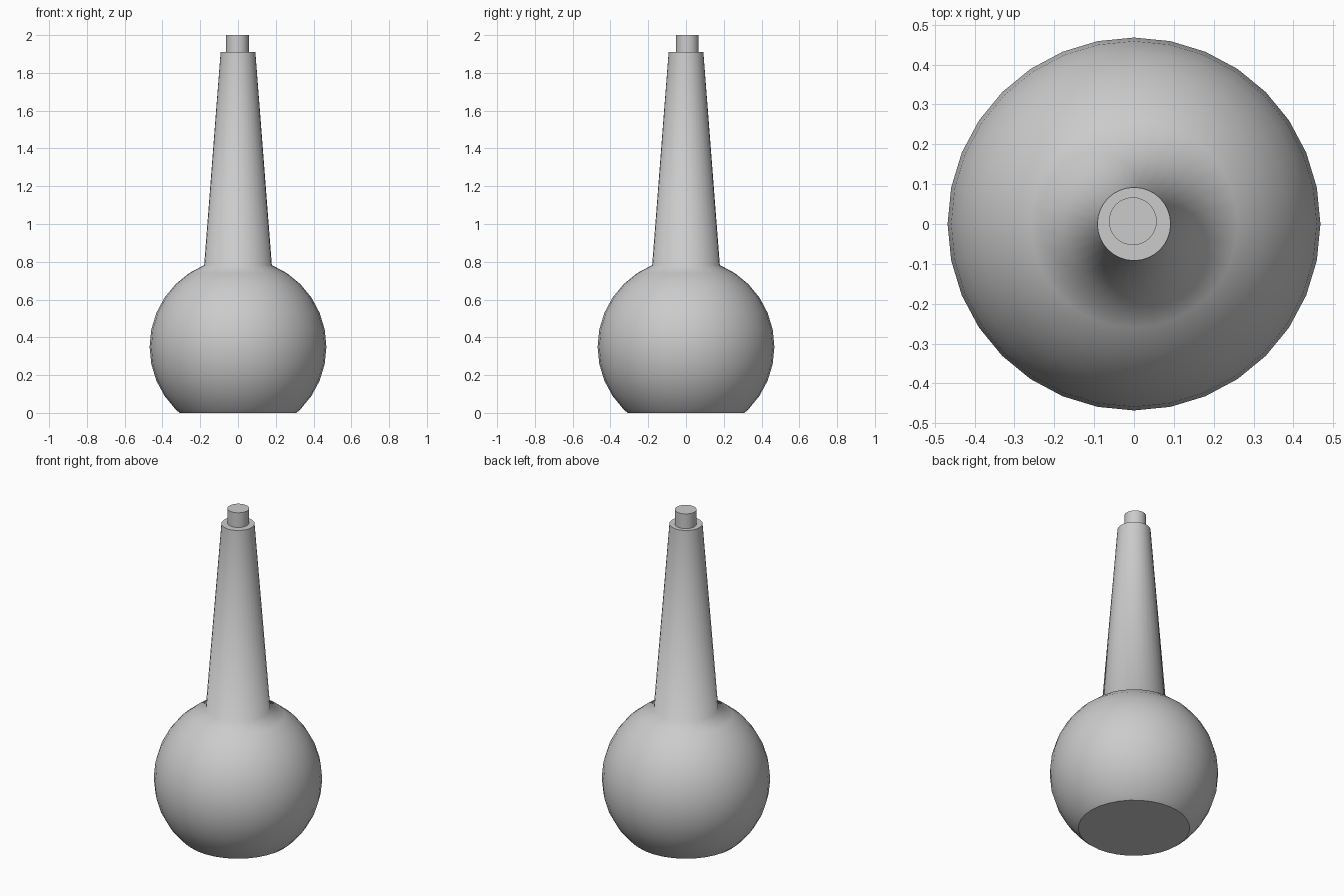
import bpy, bmesh
from math import sin, cos, pi, radians

if "Cube" in bpy.data.objects:
    bpy.data.objects.remove(bpy.data.objects["Cube"])

SIDES = 32


def lathe(name, profile, flat_bands=(), cap_bottom=True, cap_top=True, offset=(0, 0)):
    """Revolve (radius, z) points round the z axis; listed bands stay flat."""
    bm = bmesh.new()
    rings = [[bm.verts.new((r * cos(2 * pi * i / SIDES) + offset[0],
                            r * sin(2 * pi * i / SIDES) + offset[1], z))
              for i in range(SIDES)] for r, z in profile]
    for k in range(len(rings) - 1):
        a, b = rings[k], rings[k + 1]
        for i in range(SIDES):
            j = (i + 1) % SIDES
            face = bm.faces.new((a[i], a[j], b[j], b[i]))
            face.smooth = k not in flat_bands
    if cap_bottom:
        bm.faces.new(rings[0][::-1])
    if cap_top:
        bm.faces.new(rings[-1])
    # keep rims of flat caps crisp
    for e in bm.edges:
        if len(e.link_faces) == 2 and e.link_faces[0].smooth != e.link_faces[1].smooth:
            e.smooth = False
    mesh = bpy.data.meshes.new(name)
    bm.to_mesh(mesh)
    bm.free()
    obj = bpy.data.objects.new(name, mesh)
    bpy.context.collection.objects.link(obj)
    return obj


# round bulb cut flat at the base, flowing into a tapered neck
R, CZ = 0.468, 0.35
bulb = [(0.309, 0.0)]
bulb += [(R * cos(radians(11.25 * k)), CZ + R * sin(radians(11.25 * k))) for k in range(-4, 7)]
lathe("bulb_and_neck", bulb + [(0.092, 1.91)])

# small plug standing in the neck opening, very slightly off centre
lathe("plug", [(0.06, 1.88), (0.06, 2.0)], offset=(-0.003, 0.007))
